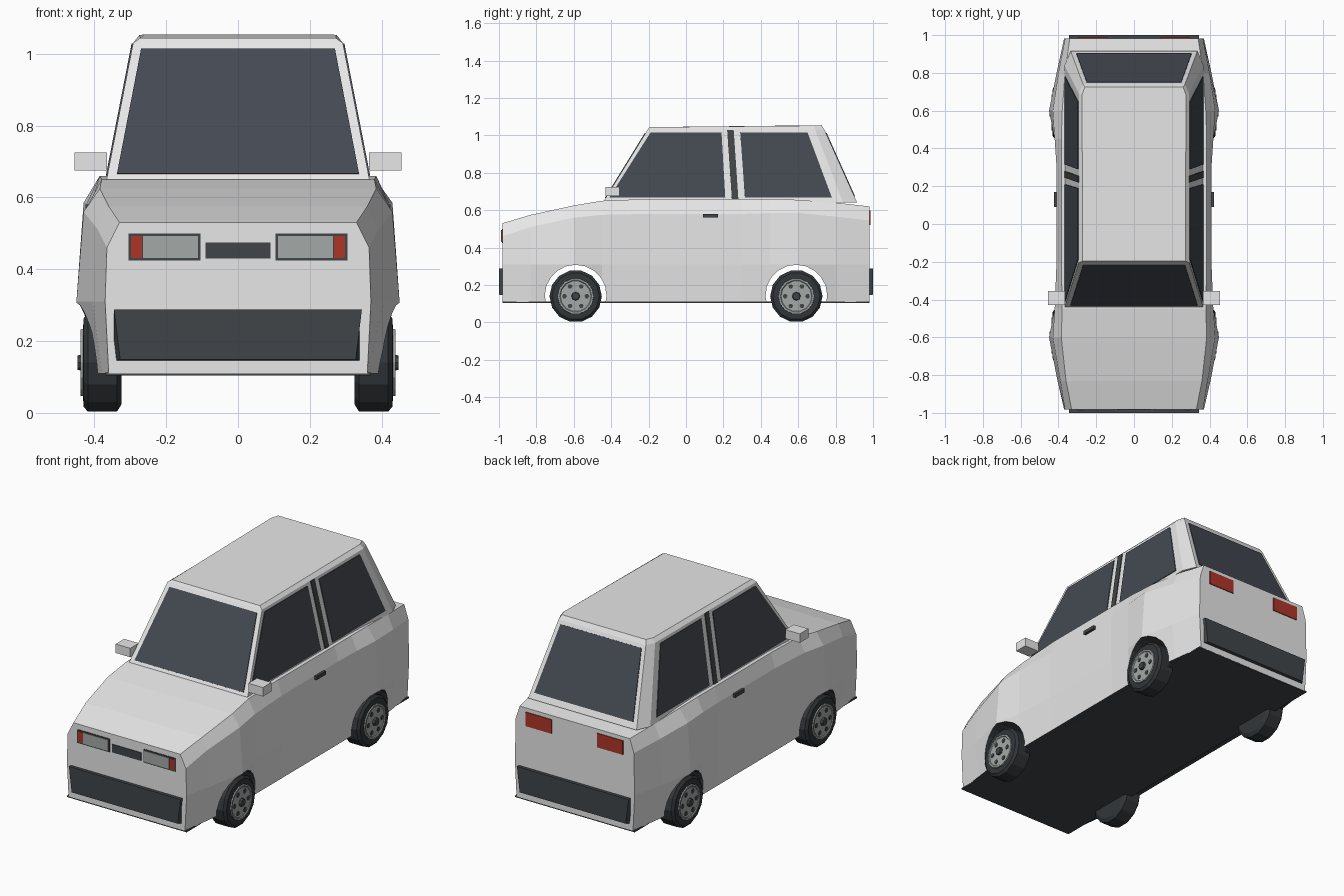
import bpy, bmesh
from math import sin, cos, tau
from mathutils import Vector

if "Cube" in bpy.data.objects:
    bpy.data.objects.remove(bpy.data.objects["Cube"])


def material(name, r, g, b):
    m = bpy.data.materials.new(name)
    m.use_nodes = True
    m.diffuse_color = (r, g, b, 1)
    bsdf = next(n for n in m.node_tree.nodes if n.type == "BSDF_PRINCIPLED")
    bsdf.inputs["Base Color"].default_value = (r, g, b, 1)
    return m


paint = material("light grey paint", .8, .8, .8)
glass = material("dark glass", .058, .067, .084)
trim = material("dark trim", .052, .06, .066)
rubber = material("tyre rubber", .032, .037, .041)
metal = material("lamp and rim grey", .37, .4, .385)
red = material("red lens", .42, .035, .022)


def finish(name, bm, *mats):
    bmesh.ops.recalc_face_normals(bm, faces=bm.faces[:])
    mesh = bpy.data.meshes.new(name)
    bm.to_mesh(mesh)
    bm.free()
    for m in mats:
        mesh.materials.append(m)
    ob = bpy.data.objects.new(name, mesh)
    bpy.context.collection.objects.link(ob)
    return ob


def loft(name, rings, *mats):
    """Skin closed rings of equal length and cap both ends."""
    bm = bmesh.new()
    vs = [[bm.verts.new(p) for p in ring] for ring in rings]
    n = len(vs[0])
    for a, b in zip(vs, vs[1:]):
        for i in range(n):
            j = (i + 1) % n
            bm.faces.new((a[i], a[j], b[j], b[i]))
    bm.faces.new(vs[0])
    bm.faces.new(vs[-1])
    return finish(name, bm, *mats)


def lathe(name, profile, y, z, sides, *mats):
    """Turn (x, radius) points round an axis parallel to x."""
    return loft(name, [[(x, y + r * cos(tau * i / sides), z + r * sin(tau * i / sides))
                        for i in range(sides)] for x, r in profile], *mats)


def panel(name, pts, mat, depth=.004, out=(0, 0, 1)):
    """Thin plate standing proud of a flat surface on the side given by out."""
    pts = [Vector(p) for p in pts]
    n = (pts[1] - pts[0]).cross(pts[2] - pts[0]).normalized()
    n *= depth if n.dot(Vector(out)) > 0 else -depth
    return loft(name, [[p - n * .2 for p in pts], [p + n for p in pts]], mat)


def rect(x0, x1, z0, z1, y):
    return [(x0, y, z0), (x1, y, z0), (x1, y, z1), (x0, y, z1)]


def box(name, x, y, z, mat):
    return loft(name, [rect(*x, *z, v) for v in y], mat)


def mirrored(half):
    return half + [(-x, y, z) for x, y, z in reversed(half)]


# Lower body: y, sill x, flare x, shoulder x and z, top edge x and z
END = .982
stations = [
    (-END, .36, .37, .365, .46, .33, .53),
    (-.83, .38, .405, .39, .51, .36, .575),
    (-.6, .41, .45, .43, .56, .385, .625),
    (-.45, .4, .42, .42, .575, .38, .65),
    (-.2, .4, .41, .41, .58, .385, .66),
    (.3, .4, .41, .41, .58, .385, .66),
    (.45, .4, .42, .42, .585, .385, .66),
    (.6, .41, .45, .43, .585, .38, .655),
    (.8, .385, .41, .4, .565, .365, .64),
    (END, .36, .37, .365, .545, .34, .62),
]
SILL, FLARE = .11, .31
body = loft("body", [mirrored([(xb, y, SILL), (xm, y, FLARE), (xs, y, zs), (xt, y, zt)])
                     for y, xb, xm, xs, zs, xt, zt in stations], paint, trim)
for f in body.data.polygons:
    f.material_index = int(f.normal.z < -.9)

# Wheel arches
AXLE = .59
for y in (-AXLE, AXLE):
    cutter = lathe("arch_cutter", [(-.6, .165), (.6, .165)], y, .143, 20, paint, trim)
    cutter.hide_render = True
    for f in cutter.data.polygons:
        f.material_index = 1
    mod = body.modifiers.new("arch", "BOOLEAN")
    mod.operation, mod.solver, mod.object = "DIFFERENCE", "EXACT", cutter
    bpy.context.view_layer.objects.active = body
    bpy.ops.object.modifier_apply(modifier=mod.name)
    bpy.data.objects.remove(cutter)

box("floor", (-.37, .37), (-END, END), (.104, .112), trim)

# Cabin with chamfered rear corners and a thin roof edge
BELT, EAVE = .64, 1.03
BASE_X, ROOF_X = .368, .292
FRONT, BACK = (-.445, -.205), (.915, .74)
loft("cabin", [
    mirrored([(BASE_X, FRONT[0], BELT), (BASE_X, .84, BELT), (.335, BACK[0], BELT)]),
    mirrored([(ROOF_X, FRONT[1], EAVE), (ROOF_X, .69, EAVE), (.27, BACK[1], EAVE)]),
    mirrored([(.272, FRONT[1] + .01, 1.044), (.275, .685, 1.052), (.26, .725, 1.054)]),
], paint)


def on_slope(ends, z):
    t = (z - BELT) / (EAVE - BELT)
    return ends[0] + (ends[1] - ends[0]) * t


# Windscreen and rear window
for name, ends, low, high, bottom in (("windscreen", FRONT, .337, .27, .665),
                                      ("rear_window", BACK, .305, .25, .672)):
    top = 1.012
    yb, yt = on_slope(ends, bottom), on_slope(ends, top)
    panel(name, [(-low, yb, bottom), (low, yb, bottom), (high, yt, top), (-high, yt, top)],
          glass)

# Side windows and door pillar strip: y at bottom rear/front, y at top front/rear
side_panes = [
    ("front_window", glass, (-.41, .21), (-.19, .19), .667, 1.014),
    ("pillar_strip", trim, (.245, .28), (.22, .255), .66, 1.028),
    ("rear_side_window", glass, (.315, .78), (.29, .65), .667, 1.014),
]
for s, side in ((1, "left"), (-1, "right")):
    for name, mat, (a, b), (c, d), z0, z1 in side_panes:
        x0, x1 = (s * on_slope((BASE_X, ROOF_X), z) for z in (z0, z1))
        panel(side + "_" + name, [(x0, a, z0), (x0, b, z0), (x1, d, z1), (x1, c, z1)],
              mat, out=(s, 0, 0))

    # Door mirror and handle
    box(side + "_mirror", (s * .365, s * .455), (-.43, -.355), (.675, .725), paint)
    box(side + "_door_handle", (s * .4, s * .424), (.09, .17), (.56, .58), trim)

    # Lamps
    front, rear = (0, -1, 0), (0, 1, 0)
    panel(side + "_headlamp_frame", rect(s * .105, s * .305, .425, .5, -END), trim, .003, front)
    panel(side + "_headlamp", rect(s * .112, s * .265, .432, .493, -END), metal, .006, front)
    panel(side + "_indicator", rect(s * .267, s * .298, .432, .493, -END), red, .006, front)
    panel(side + "_tail_lamp", rect(s * .14, s * .3, .52, .598, END), red, .005, rear)

    # Wheels
    for y, end in ((-AXLE, "front"), (AXLE, "rear")):
        tag = side + "_" + end + "_"
        hub = .14
        lathe(tag + "tyre", [(s * .325, .12), (s * .337, .14), (s * .418, .14),
                             (s * .43, .126), (s * .432, .09)], y, hub, 14, rubber)
        lathe(tag + "rim", [(s * .42, .098), (s * .438, .095), (s * .438, .086),
                            (s * .434, .082)], y, hub, 14, metal)
        lathe(tag + "hub_cap", [(s * .43, .024), (s * .447, .02)], y, hub, 8, trim)
        for i in range(6):
            a = tau * i / 6
            lathe(tag + "rim_hole", [(s * .43, .013), (s * .437, .013)],
                  y + .06 * cos(a), hub + .06 * sin(a), 6, trim)

# Grille and bumpers
panel("grille", rect(-.09, .09, .43, .475, -END), trim, .004, (0, -1, 0))
for s, name in ((-1, "front_bumper"), (1, "rear_bumper")):
    loft(name, [[(-.345, y, .288), (.345, y, .288), (x, y, z), (-x, y, z)]
                for y, x, z in ((s * .97, .345, .145), (s, .328, .148))], trim)
